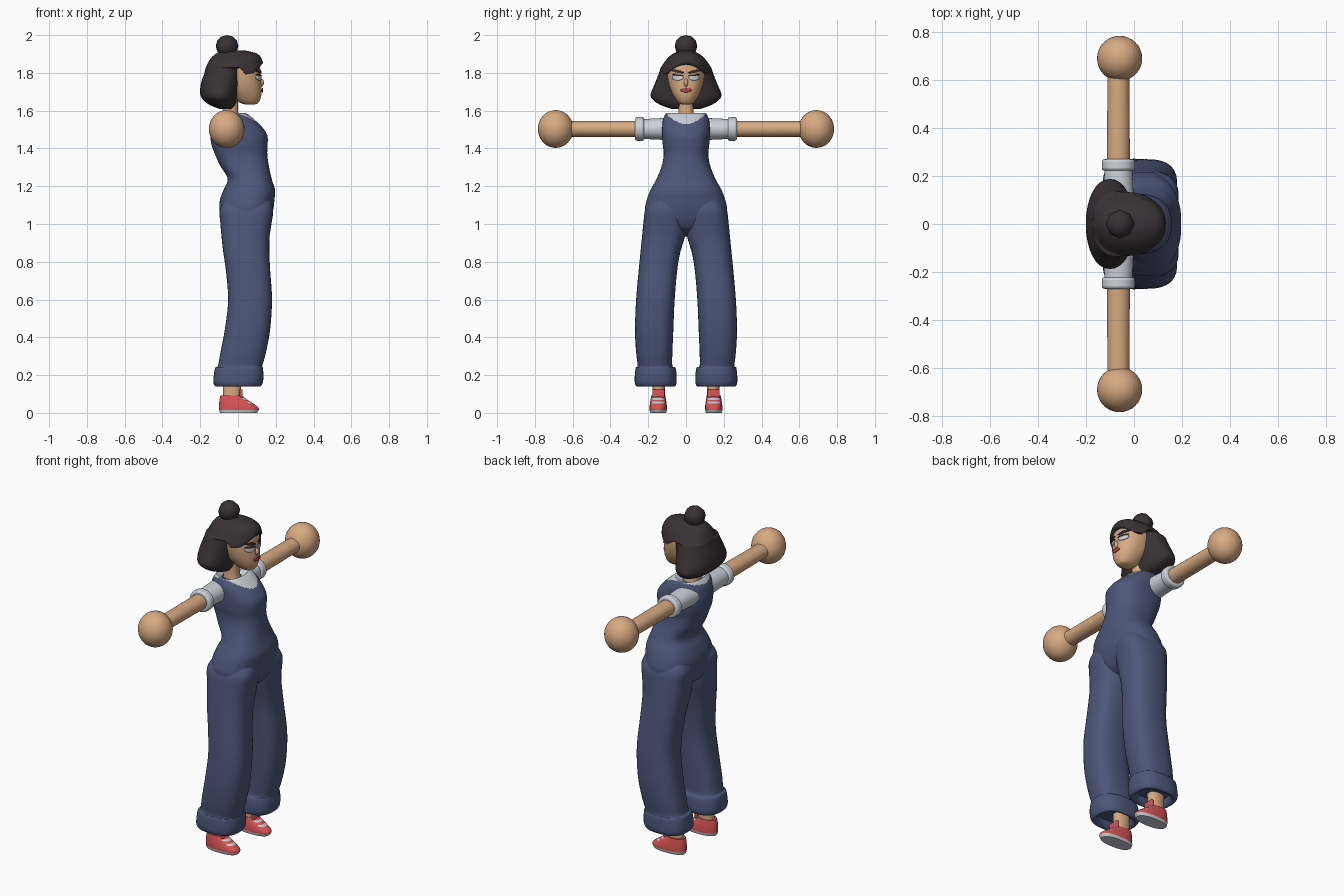
import bpy, bmesh, math
from mathutils import Vector, Matrix
from mathutils.bvhtree import BVHTree

if "Cube" in bpy.data.objects:
    bpy.data.objects.remove(bpy.data.objects["Cube"])


def material(name, rgb):
    m = bpy.data.materials.new(name)
    m.diffuse_color = (*rgb, 1)
    m.use_nodes = True
    m.node_tree.nodes["Principled BSDF"].inputs["Base Color"].default_value = m.diffuse_color
    return m


SKIN = material("skin tan", (0.68, 0.40, 0.22))
NAVY = material("denim navy", (0.075, 0.095, 0.195))
HAIR = material("hair dark", (0.04, 0.032, 0.036))
RED = material("shoe red", (0.70, 0.09, 0.09))
WHITE = material("cloth light grey", (0.60, 0.64, 0.70))
LIP = material("lip red", (0.48, 0.05, 0.06))


def finish(name, bm, mats, mirror=False, rule=None, angle=40, bevel=0):
    """Turn a bmesh into a smooth shaded object, optionally mirrored over y."""
    bmesh.ops.recalc_face_normals(bm, faces=bm.faces)
    for f in bm.faces:
        f.smooth = True
        if rule:
            f.material_index = rule(f.calc_center_median())
    me = bpy.data.meshes.new(name)
    bm.to_mesh(me)
    bm.free()
    me.set_sharp_from_angle(angle=math.radians(angle))
    for m in mats:
        me.materials.append(m)
    ob = bpy.data.objects.new(name, me)
    bpy.context.collection.objects.link(ob)
    if bevel:
        b = ob.modifiers.new("bevel", "BEVEL")
        b.width, b.segments = bevel, 3
    if mirror:
        mm = ob.modifiers.new("mirror", "MIRROR")
        mm.use_axis = (False, True, False)
    return ob


def spline(rows, k):
    """Catmull-Rom through rows of numbers, k steps per interval."""
    out = []
    for i in range(len(rows) - 1):
        q = [rows[max(0, min(len(rows) - 1, i + d))] for d in (-1, 0, 1, 2)]
        for s in range(k):
            t = s / k
            out.append([0.5 * (2 * b + (c - a) * t + (2 * a - 5 * b + 4 * c - d) * t * t
                               + (3 * b - a - 3 * c + d) * t ** 3) for a, b, c, d in zip(*q)])
    return out + [list(rows[-1])]


def loft(name, rows, mats, n=40, k=5, p=2.3, tweak=None, **kw):
    """Stack of superellipse rings; row = z, x back, x front, y min, y max."""
    bm = bmesh.new()
    rings = []
    for z, xb, xf, ya, yb in spline(rows, k):
        ring = []
        for j in range(n):
            a = 2 * math.pi * j / n
            c, s = math.cos(a), math.sin(a)
            co = Vector(((xb + xf) / 2 + (xf - xb) / 2 * math.copysign(abs(c) ** (2 / p), c),
                         (ya + yb) / 2 + (yb - ya) / 2 * math.copysign(abs(s) ** (2 / p), s), z))
            ring.append(bm.verts.new(tweak(co) if tweak else co))
        rings.append(ring)
    for r0, r1 in zip(rings, rings[1:]):
        for j in range(n):
            bm.faces.new((r0[j], r0[(j + 1) % n], r1[(j + 1) % n], r1[j]))
    bm.faces.new(rings[0])
    bm.faces.new(rings[-1])
    return finish(name, bm, mats, **kw)


def sym(rows):
    return [(z, xb, xf, -y, y) for z, xb, xf, y in rows]


def ball(name, loc, scale, mat, u=32, v=20, mirror=False):
    bm = bmesh.new()
    bmesh.ops.create_uvsphere(bm, u_segments=u, v_segments=v, radius=1,
                              matrix=Matrix.Translation(loc) @ Matrix.Diagonal((*scale, 1)))
    return finish(name, bm, [mat], mirror, angle=80)


def tube_y(name, y0, y1, r0, r1, mat, bevel=0):
    """Round limb along y at shoulder height, mirrored."""
    bm = bmesh.new()
    m = (Matrix.Translation((-0.065, (y0 + y1) / 2, 1.503)) @ Matrix.Diagonal((1.1, 1, 1, 1))
         @ Matrix.Rotation(-math.pi / 2, 4, 'X'))
    bmesh.ops.create_cone(bm, cap_ends=True, segments=28, radius1=r0, radius2=r1,
                          depth=y1 - y0, matrix=m)
    return finish(name, bm, [mat], True, bevel=bevel)


# Bodice and hips, with the shirt showing above the scooped neckline
def neckline(c):
    limit = 1.53 + 5 * c.y ** 2 if c.x > -0.03 else 1.562 + 2 * c.y ** 2
    return 1 if c.z > limit else 0


loft("overalls_bodice", sym([
    (0.935, 0.0, 0.06, 0.04), (0.97, -0.07, 0.135, 0.13), (1.02, -0.088, 0.168, 0.205),
    (1.08, -0.098, 0.187, 0.217), (1.13, -0.095, 0.193, 0.207), (1.18, -0.077, 0.196, 0.188),
    (1.24, -0.055, 0.178, 0.155), (1.31, -0.095, 0.163, 0.128), (1.37, -0.122, 0.155, 0.118),
    (1.42, -0.14, 0.157, 0.123), (1.47, -0.147, 0.155, 0.126), (1.51, -0.143, 0.13, 0.126),
    (1.55, -0.132, 0.09, 0.122), (1.585, -0.11, 0.045, 0.106), (1.578, -0.1, 0.03, 0.085),
    (1.56, -0.085, 0.01, 0.05)]), [NAVY, WHITE], n=96, k=8, p=2.4, rule=neckline, angle=70)

# Trouser legs with rolled cuffs
loft("trouser_leg", [
    (1.15, -0.05, 0.16, 0.02, 0.17), (1.08, -0.095, 0.186, 0.005, 0.214),
    (1.0, -0.093, 0.177, 0.0, 0.226), (0.93, -0.087, 0.167, 0.007, 0.233),
    (0.85, -0.078, 0.166, 0.03, 0.241), (0.76, -0.065, 0.17, 0.046, 0.25),
    (0.6, -0.052, 0.18, 0.06, 0.264), (0.44, -0.07, 0.17, 0.067, 0.27),
    (0.32, -0.093, 0.148, 0.072, 0.264), (0.25, -0.106, 0.129, 0.072, 0.256),
    (0.24, -0.12, 0.131, 0.056, 0.266), (0.2, -0.128, 0.135, 0.05, 0.271),
    (0.16, -0.13, 0.131, 0.05, 0.271), (0.14, -0.118, 0.118, 0.06, 0.26),
    (0.15, -0.1, 0.1, 0.08, 0.24), (0.18, -0.09, 0.09, 0.09, 0.23)],
    [NAVY], p=2.6, mirror=True, angle=70)

# Ankles and shoes
loft("ankle", [(0.05, -0.085, 0.01, 0.112, 0.178), (0.1, -0.08, 0.015, 0.112, 0.176),
               (0.22, -0.08, 0.02, 0.108, 0.18)], [SKIN], k=2, n=24, mirror=True)


def shoe_colour(c):
    lace = c.x > 0 and abs(c.y - 0.147) < 0.032 and (0.05 < c.z < 0.059 or 0.07 < c.z < 0.078)
    return 1 if c.z < 0.016 or lace else 0


loft("shoe", [(0, -0.095, 0.1, 0.105, 0.189), (0.016, -0.1, 0.11, 0.101, 0.193),
              (0.03, -0.1, 0.106, 0.101, 0.193), (0.05, -0.1, 0.08, 0.103, 0.191),
              (0.075, -0.097, 0.042, 0.107, 0.187), (0.092, -0.093, 0.02, 0.11, 0.184)],
     [RED, WHITE], n=48, k=8, p=2.4, mirror=True, rule=shoe_colour)
bm = bmesh.new()
bmesh.ops.create_cube(bm, size=1, matrix=Matrix.Translation((0.017, 0.146, 0.102))
                      @ Matrix.Diagonal((0.016, 0.065, 0.046, 1)))
finish("shoe_tongue", bm, [RED], True, bevel=0.006)

# Sleeves, arms and ball hands
tube_y("sleeve", 0.07, 0.24, 0.06, 0.052, WHITE)
tube_y("sleeve_cuff", 0.222, 0.27, 0.063, 0.063, WHITE, bevel=0.012)
tube_y("arm", 0.2, 0.66, 0.044, 0.041, SKIN)
ball("hand", (-0.06, 0.69, 1.503), (0.094, 0.094, 0.1), SKIN, mirror=True)

# Neck and head
loft("neck", sym([(1.52, -0.09, 0.015, 0.05), (1.6, -0.082, 0.0, 0.04),
                  (1.7, -0.08, 0.005, 0.042)]), [SKIN], k=3, n=24)
head = loft("head", sym([
    (1.632, 0.045, 0.085, 0.018), (1.642, 0.01, 0.108, 0.04), (1.675, -0.03, 0.122, 0.064),
    (1.72, -0.07, 0.125, 0.085), (1.78, -0.09, 0.12, 0.098), (1.84, -0.09, 0.114, 0.095),
    (1.88, -0.06, 0.08, 0.06)]), [SKIN], p=2.2, angle=80)


# Bobbed hair: the fringe juts forward above the face and sweeps down at the sides
def sweep(c):
    if c.x > 0.03 and 1.81 < c.z < 1.86:
        c.z += 0.015 - 5 * min(abs(c.y), 0.1) ** 2
    return c


loft("bob_hair", sym([
    (1.61, -0.1, -0.03, 0.08), (1.63, -0.15, -0.015, 0.135), (1.66, -0.187, -0.005, 0.178),
    (1.69, -0.2, 0.0, 0.187), (1.74, -0.197, 0.01, 0.166), (1.8, -0.178, 0.02, 0.143),
    (1.825, -0.172, 0.03, 0.135), (1.83, -0.17, 0.124, 0.132), (1.86, -0.155, 0.129, 0.112),
    (1.885, -0.137, 0.12, 0.09), (1.905, -0.11, 0.095, 0.063), (1.918, -0.07, 0.04, 0.03)]),
    [HAIR], n=32, k=3, p=2.15, tweak=sweep, angle=60)
ball("hair_bun", (-0.058, 0, 1.942), (0.06, 0.06, 0.058), HAIR, u=8, v=6)

# Face details: thin plates draped over the head
tree = BVHTree.FromPolygons([v.co for v in head.data.vertices],
                            [tuple(p.vertices) for p in head.data.polygons])


def patch(name, cy, cz, ry, rz, mat, tilt=0.0, lift=0.003, mirror=True):
    bm = bmesh.new()

    def vert(f, a):
        y, z = f * ry * math.cos(a), f * rz * math.sin(a)
        y, z = (cy + y * math.cos(tilt) - z * math.sin(tilt),
                cz + y * math.sin(tilt) + z * math.cos(tilt))
        hit = tree.ray_cast(Vector((1, y, z)), Vector((-1, 0, 0)))[0]
        return bm.verts.new(((hit.x if hit else 0.05) + lift, y, z))
    n = 20
    rings = [[vert(f, 2 * math.pi * j / n) for j in range(n)] for f in (0.3, 0.65, 1)]
    bm.faces.new(rings[0])
    for r0, r1 in zip(rings, rings[1:]):
        for j in range(n):
            bm.faces.new((r0[j], r1[j], r1[(j + 1) % n], r0[(j + 1) % n]))
    ob = finish(name, bm, [mat], mirror)
    s = ob.modifiers.new("thickness", "SOLIDIFY")
    s.thickness, s.offset = 0.004, 0
    return ob


patch("eye", 0.043, 1.775, 0.029, 0.015, WHITE)
patch("eyelid", 0.043, 1.788, 0.03, 0.004, HAIR, 0.1, lift=0.005)
patch("eyebrow", 0.045, 1.808, 0.034, 0.007, HAIR, 0.22, lift=0.005)
patch("lips", 0, 1.708, 0.029, 0.011, LIP, lift=0.005, mirror=False)
ball("nose", (0.12, 0, 1.748), (0.017, 0.012, 0.022), SKIN, u=16, v=10)
